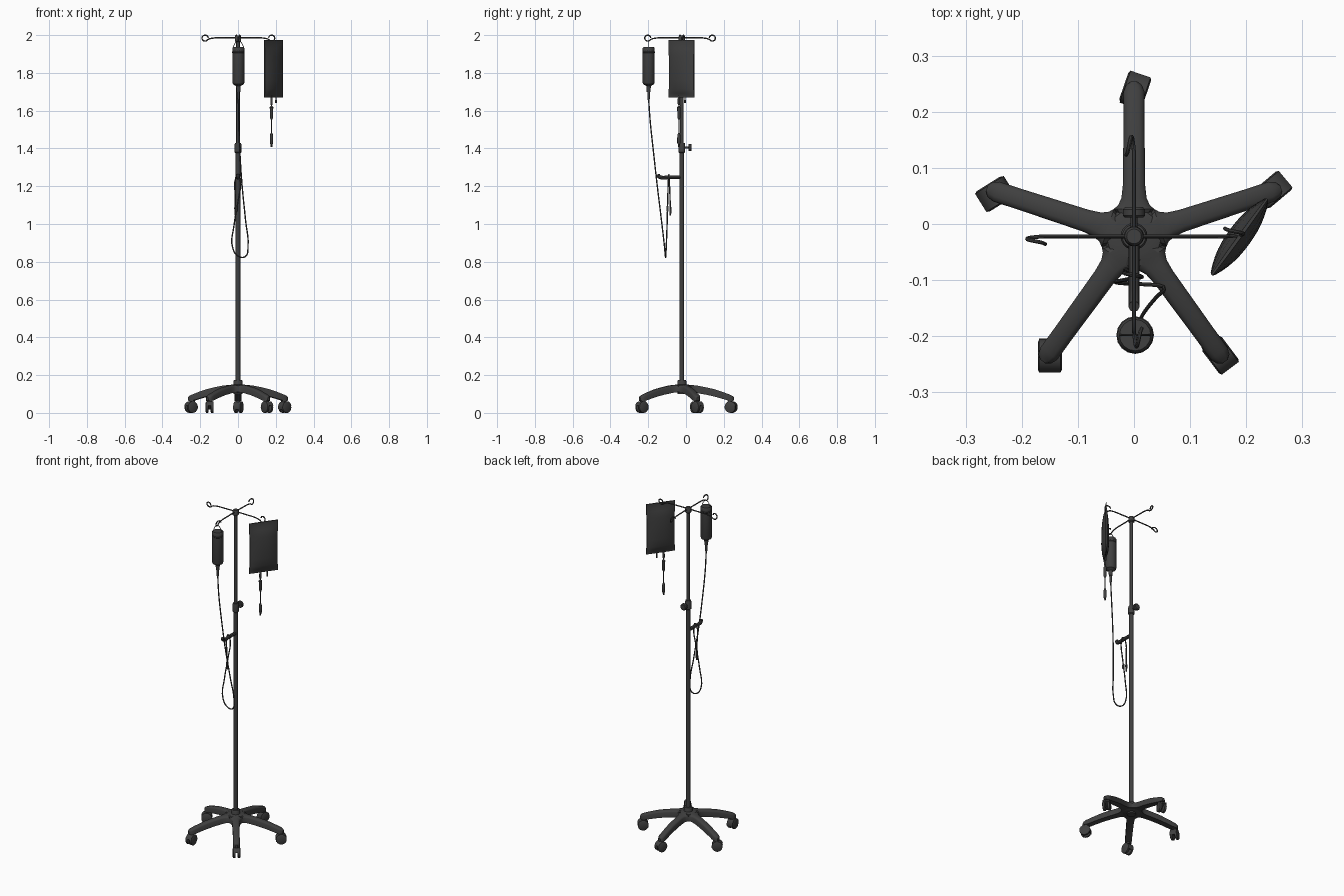
import bpy, bmesh
from math import sin, cos, pi, radians
from mathutils import Matrix, Vector

PY = -0.022  # pole axis y


def obj_from_bm(name, bm):
    bmesh.ops.recalc_face_normals(bm, faces=bm.faces)
    me = bpy.data.meshes.new(name)
    bm.to_mesh(me)
    bm.free()
    ob = bpy.data.objects.new(name, me)
    bpy.context.collection.objects.link(ob)
    return ob


def loft(name, rings, mat=Matrix()):
    """Skin a list of equal-length closed rings and cap the ends."""
    bm = bmesh.new()
    vs = [[bm.verts.new(mat @ Vector(p)) for p in r] for r in rings]
    n = len(rings[0])
    for a, b in zip(vs, vs[1:]):
        for i in range(n):
            bm.faces.new((a[i], a[(i + 1) % n], b[(i + 1) % n], b[i]))
    bm.faces.new(vs[0])
    bm.faces.new(vs[-1])
    return obj_from_bm(name, bm)


def turned(name, prof, x=0, y=0, n=16, mat=None):
    """Lathe of (radius, height) points about a vertical axis."""
    rings = [[(r * cos(2 * pi * i / n), r * sin(2 * pi * i / n), z) for i in range(n)] for r, z in prof]
    return loft(name, rings, mat or Matrix.Translation((x, y, 0)))


def tube(name, pts, r, res=5, cyclic=False):
    cu = bpy.data.curves.new(name, 'CURVE')
    cu.dimensions = '3D'
    cu.bevel_depth, cu.bevel_resolution, cu.use_fill_caps = r, 2, True
    cu.resolution_u = res
    sp = cu.splines.new('BEZIER')
    sp.bezier_points.add(len(pts) - 1)
    for b, p in zip(sp.bezier_points, pts):
        b.co = p
        b.handle_left_type = b.handle_right_type = 'AUTO'
    sp.use_cyclic_u = cyclic
    ob = bpy.data.objects.new(name, cu)
    bpy.context.collection.objects.link(ob)
    return ob


def box(name, size, mat, bevel=0.003):
    bm = bmesh.new()
    bmesh.ops.create_cube(bm, size=1, matrix=mat @ Matrix.Diagonal((*size, 1)))
    bmesh.ops.bevel(bm, geom=bm.edges[:], offset=bevel, segments=2, affect='EDGES', profile=0.5)
    return obj_from_bm(name, bm)


# Base: five arched legs whose flared roots meet at the hub
# stations: radius, half width, top z, bottom z
STATIONS = [(0.001, 0.0007, 0.150, 0.110), (0.049, 0.0356, 0.148, 0.110), (0.056, 0.028, 0.147, 0.109),
            (0.068, 0.0225, 0.146, 0.107), (0.09, 0.020, 0.143, 0.103), (0.13, 0.0195, 0.135, 0.096),
            (0.17, 0.019, 0.126, 0.087), (0.21, 0.0185, 0.113, 0.076), (0.24, 0.0185, 0.102, 0.067),
            (0.258, 0.0185, 0.095, 0.064), (0.270, 0.014, 0.089, 0.064), (0.276, 0.006, 0.084, 0.065)]
TRAIL = [71, 212, 270, -53, 40]  # swivel angle of each castor
turned("base_hub", [(0.046, 0.109), (0.053, 0.113), (0.053, 0.140), (0.048, 0.146), (0.035, 0.1495)], 0, PY, 30)
for k in range(5):
    a = radians(90 + 72 * k)
    m = Matrix.Translation((0, PY, 0)) @ Matrix.Rotation(a, 4, 'Z')
    rings = []
    for r, w, t, b in STATIONS:
        c = 0.010
        rings.append([(r, -w, b), (r, -w, t - c), (r, -w * 0.85, t - c * 0.4), (r, -w * 0.5, t),
                      (r, w * 0.5, t), (r, w * 0.85, t - c * 0.4), (r, w, t - c), (r, w, b)])
    loft(f"leg_{k}", rings, m)
    # Twin-wheel castor
    p = m @ Vector((0.255, 0, 0))
    cm = Matrix.Translation(p) @ Matrix.Rotation(radians(TRAIL[k]), 4, 'Z')
    turned(f"castor_stem_{k}", [(0.008, 0.03), (0.008, 0.06), (0.014, 0.06), (0.014, 0.07)], p.x, p.y, 12)
    for s in (-1, 1):
        wm = cm @ Matrix.Translation((0.007, s * 0.0135, 0.029)) @ Matrix.Rotation(pi / 2, 4, 'X')
        turned(f"castor_wheel_{k}_{s}", [(0.024, -0.008), (0.029, -0.0055), (0.029, 0.0055), (0.024, 0.008)],
               n=20, mat=wm)
    hood = [(0.007 + 0.031 * cos(radians(d)), 0.029 + 0.033 * sin(radians(d))) for d in range(20, 201, 20)]
    loft(f"castor_hood_{k}", [[(x, y, z) for x, z in hood] for y in (-0.019, 0.019)], cm)

# Telescopic pole with base socket, height collar and top cap
turned("base_socket", [(0.024, 0.10), (0.024, 0.168), (0.021, 0.173), (0.013, 0.173)], 0, PY, 20)
turned("lower_pole", [(0.0125, 0.12), (0.0125, 1.40)], 0, PY)
turned("upper_pole", [(0.0095, 1.38), (0.0095, 1.98)], 0, PY)
turned("height_collar", [(0.013, 1.375), (0.018, 1.380), (0.018, 1.420), (0.015, 1.430), (0.009, 1.430)], 0, PY, 20)
turned("pole_cap", [(0.012, 1.964), (0.017, 1.968), (0.017, 1.992), (0.013, 1.998)], 0, PY, 20)
km = Matrix.Translation((0, PY, 1.405)) @ Matrix.Rotation(-pi / 2, 4, 'X')
turned("height_knob", [(0.006, 0.01), (0.006, 0.034), (0.017, 0.034), (0.020, 0.037), (0.020, 0.048), (0.016, 0.052)],
       n=14, mat=km)

# Four hook arms ending in spiral loops
for k, reach in enumerate((0.178, 0.161, 0.174, 0.180)):
    m = Matrix.Translation((0, PY, 0)) @ Matrix.Rotation(k * pi / 2, 4, 'Z')
    pts = [(0.0, 0, 1.987), (0.07, 0, 1.986), (reach - 0.034, 0, 1.983)]
    for i in range(9):
        d = radians(-150 + 40 * i)
        pts.append((reach + 0.0165 * cos(d), 0.014 * (i / 8) ** 1.5, 1.984 + 0.0155 * sin(d)))
    tube(f"hook_{k}", [m @ Vector(p) for p in pts], 0.0035, 4)

# Hanging bottle with wire handle and drip chamber
BX, BY = 0.002, -0.198
turned("bottle", [(0.010, 1.700), (0.012, 1.730), (0.028, 1.740), (0.032, 1.750), (0.032, 1.905), (0.0335, 1.907),
                  (0.0335, 1.913), (0.032, 1.915), (0.032, 1.930), (0.028, 1.936)], BX, BY)
turned("bottle_spike", [(0.004, 1.655), (0.007, 1.665), (0.007, 1.698), (0.010, 1.700)], BX, BY, 12)
tube("bottle_handle", [(BX - 0.029, BY, 1.925), (BX - 0.024, BY, 1.945), (BX, BY, 1.969), (BX + 0.024, BY, 1.945),
                       (BX + 0.029, BY, 1.925)], 0.0018)

# Tube holder bracket with upturned end
tube("tube_bracket", [(0, PY, 1.247), (0, -0.09, 1.247), (0, -0.135, 1.247), (0, -0.144, 1.252), (0, -0.147, 1.264)],
     0.010)

# Drip line: down from the bottle, looped below, then over the bracket
tube("drip_line", [(BX, BY, 1.665), (0.003, -0.190, 1.55), (0.010, -0.172, 1.38), (0.022, -0.152, 1.20),
                   (0.040, -0.130, 1.02), (0.053, -0.114, 0.88), (0.040, -0.109, 0.829), (0.008, -0.107, 0.826),
                   (-0.027, -0.105, 0.87), (-0.020, -0.100, 1.00), (0.000, -0.097, 1.12), (0.012, -0.093, 1.235),
                   (0.000, -0.091, 1.261), (-0.013, -0.089, 1.24), (-0.015, -0.085, 1.15), (-0.014, -0.082, 1.05)],
     0.0035)
turned("line_connector", [(0.003, 1.045), (0.005, 1.050), (0.006, 1.085), (0.004, 1.10)], -0.014, -0.083, 10)
box("line_clamp", (0.011, 0.011, 0.03), Matrix.Translation((-0.006, -0.098, 1.08)))

# Fluid bag: pillow with welded seams, hung on the right hook
bag = Matrix.Translation((0.188, -0.023, 0)) @ Matrix.Rotation(radians(54), 4, 'Z')
rings = []
N = 12
for z, f in [(1.670, 0.06), (1.682, 0.12), (1.692, 0.45), (1.715, 0.8), (1.76, 1), (1.83, 0.97), (1.89, 0.8),
             (1.93, 0.5), (1.948, 0.14), (1.975, 0.08)]:
    w = 0.084 - 0.003 * f
    us = [-1 + 2 * i / N for i in range(N + 1)]

    def half(u):
        return 0.0015 + 0.003 * f + 0.017 * f * max(0, 1 - abs(u) ** 2.3)
    rings.append([(u * w, half(u), z) for u in us] + [(u * w, -half(u), z) for u in reversed(us)])
loft("fluid_bag", rings, bag)
tube("bag_eyelet", [bag @ Vector((0.011 * cos(i * pi / 4) - 0.005, 0, 1.962 + 0.008 * sin(i * pi / 4)))
                    for i in range(8)], 0.0028, 3, True)

# Bag ports and the short line below them
P = bag @ Vector((-0.018, 0, 0))
Q = bag @ Vector((0.022, 0, 0))
turned("bag_spare_port", [(0.005, 1.640), (0.005, 1.655), (0.0035, 1.657), (0.0035, 1.680)], Q.x, Q.y, 12)
turned("bag_line_port", [(0.004, 1.630), (0.0065, 1.636), (0.0065, 1.658), (0.005, 1.680)], P.x, P.y, 12)
turned("bag_line", [(0.003, 1.42), (0.003, 1.66)], P.x, P.y, 8)
turned("bag_drip_chamber", [(0.004, 1.552), (0.008, 1.562), (0.009, 1.610), (0.0095, 1.612), (0.0095, 1.618),
                            (0.004, 1.624)], P.x, P.y, 12)
turned("bag_line_end", [(0.004, 1.408), (0.005, 1.422), (0.009, 1.428), (0.009, 1.455), (0.007, 1.475),
                        (0.004, 1.482)], P.x, P.y, 12)

# Convert wires to mesh and smooth everything, keeping sharp edges
bpy.ops.object.select_all(action='SELECT')
bpy.context.view_layer.objects.active = bpy.data.objects["lower_pole"]
bpy.ops.object.convert(target='MESH')
bpy.ops.object.select_all(action='SELECT')
bpy.ops.object.shade_smooth_by_angle(angle=radians(35))

# One dark finish for all parts
dark = bpy.data.materials.new("dark_finish")
dark.diffuse_color = (0.05, 0.05, 0.05, 1)
for ob in bpy.context.scene.objects:
    ob.data.materials.clear()
    ob.data.materials.append(dark)
